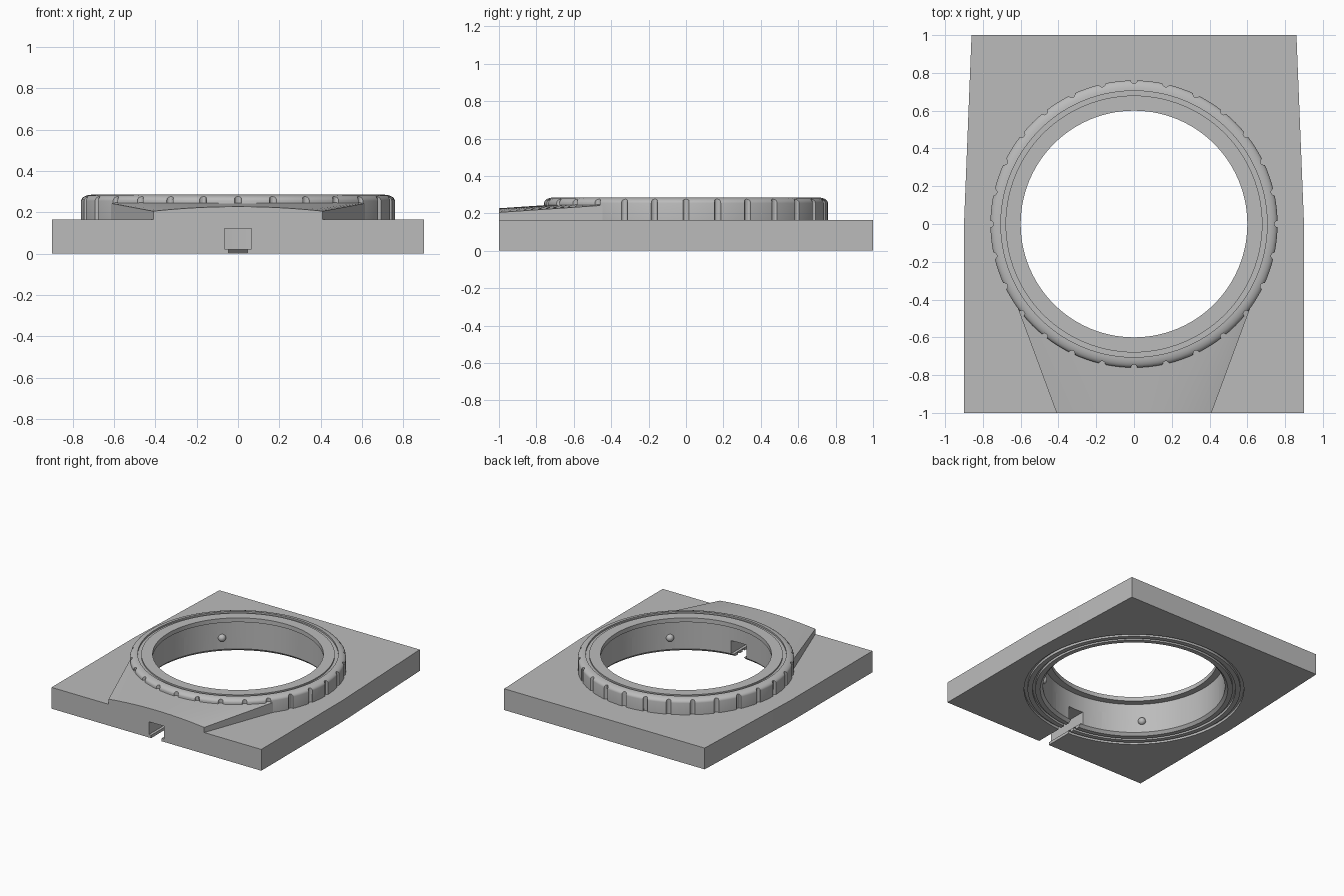
import bpy, bmesh, math
from math import sin, cos, pi, radians

old = bpy.data.objects.get("Cube")
if old:
    bpy.data.objects.remove(old, do_unlink=True)

grey = bpy.data.materials.new("plain grey")
grey.use_nodes = True
tone = (0.5, 0.5, 0.5, 1)
grey.diffuse_color = tone
grey.node_tree.nodes["Principled BSDF"].inputs["Base Color"].default_value = tone

SEGMENTS = 112


def make(name, bm):
    bmesh.ops.recalc_face_normals(bm, faces=bm.faces)
    mesh = bpy.data.meshes.new(name)
    bm.to_mesh(mesh)
    bm.free()
    ob = bpy.data.objects.new(name, mesh)
    mesh.materials.append(grey)
    bpy.context.collection.objects.link(ob)
    return ob


def activate(ob):
    bpy.ops.object.select_all(action="DESELECT")
    ob.select_set(True)
    bpy.context.view_layer.objects.active = ob


def smooth(ob):
    activate(ob)
    bpy.ops.object.shade_smooth_by_angle(angle=radians(30))


def lathe(name, profile):
    """Revolve a closed (radius, z) outline around the z axis."""
    bm = bmesh.new()
    rings = []
    for i in range(SEGMENTS):
        a = 2 * pi * i / SEGMENTS
        rings.append([bm.verts.new((r * cos(a), r * sin(a), z)) for r, z in profile])
    n = len(profile)
    for i in range(SEGMENTS):
        p, q = rings[i], rings[(i + 1) % SEGMENTS]
        for j in range(n):
            k = (j + 1) % n
            bm.faces.new((p[j], q[j], q[k], p[k]))
    return make(name, bm)


def prism(name, outline, z0, z1):
    bm = bmesh.new()
    face = bm.faces.new([bm.verts.new((x, y, z0)) for x, y in outline])
    ext = bmesh.ops.extrude_face_region(bm, geom=[face])
    for v in ext["geom"]:
        if isinstance(v, bmesh.types.BMVert):
            v.co.z = z1
    return make(name, bm)


def box(name, half, y0, y1, z0, z1):
    return prism(name, [(-half, y0), (half, y0), (half, y1), (-half, y1)], z0, z1)


def cut(ob, cutter):
    cutter.hide_render = True
    mod = ob.modifiers.new("cut", "BOOLEAN")
    mod.operation = "DIFFERENCE"
    mod.solver = "EXACT"
    mod.object = cutter
    activate(ob)
    bpy.ops.object.modifier_apply(modifier=mod.name)
    bpy.data.objects.remove(cutter, do_unlink=True)


def circle(r):
    return [(r * cos(2 * pi * i / SEGMENTS), r * sin(2 * pi * i / SEGMENTS))
            for i in range(SEGMENTS)]


# Base plate, tapering toward the back
TOP, BORE = 0.165, 0.65
plate = prism("base_plate", [(-0.9, -1), (0.9, -1), (0.9, 0), (0.86, 1),
                             (-0.86, 1), (-0.9, 0)], 0, TOP)
cut(plate, prism("bore_cutter", circle(BORE), -0.1, 0.4))
# Chamfer at the mouth of the bore and shallow grooves underneath
cut(plate, lathe("chamfer_cutter", [(0.6, -0.01), (0.68, -0.01), (0.645, 0.025), (0.6, 0.025)]))
for inner, outer in ((0.705, 0.725), (0.76, 0.785)):
    cut(plate, lathe("groove_cutter", [(inner, -0.02), (outer, -0.02),
                                       (outer, 0.02), (inner, 0.02)]))
# T-shaped slot from the front edge into the bore
cut(plate, box("slot_cutter", 0.065, -1.1, -0.5, 0.022, 0.122))
cut(plate, box("slit_cutter", 0.045, -1.1, -0.5, -0.05, 0.06))
smooth(plate)

# Grip ring with rounded shoulder, face groove and inner lip
shoulder = [(0.705 + 0.055 * cos(a), 0.255 + 0.03 * sin(a))
            for a in [pi / 2 * i / 6 for i in range(7)]]
ring = lathe("grip_ring", [(0.76, TOP)] + shoulder + [
    (0.705, 0.272), (0.68, 0.272), (0.68, 0.283), (0.6, 0.283),
    (0.6, 0.25), (BORE, 0.25), (BORE, TOP)])

# Finger notches around the grip ring
NOTCHES = 28
bm = bmesh.new()
for i in range(NOTCHES):
    a = 2 * pi * i / NOTCHES
    made = bmesh.ops.create_cone(bm, cap_ends=True, segments=12, radius1=0.018,
                                 radius2=0.018, depth=0.4)
    bmesh.ops.translate(bm, verts=made["verts"],
                        vec=(0.762 * cos(a), 0.762 * sin(a), 0.25))
cut(ring, make("notch_cutter", bm))
smooth(ring)

# Crowned ramp rising from the front edge to the ring
COLS, END = 32, 0.735
bm = bmesh.new()
columns = []
for i in range(COLS + 1):
    u = 2 * i / COLS - 1
    a = radians(64) * u
    crown = 0.205 + 0.022 * (1 - u * u)
    x, y = END * sin(a), -END * cos(a)
    columns.append([bm.verts.new(p) for p in (
        (0.41 * u, -1, TOP), (0.41 * u, -1, crown),
        (x, y, crown + 0.068 * (y + 1)), (x, y, TOP))])
for p, q in zip(columns, columns[1:]):
    for j in range(4):
        k = (j + 1) % 4
        bm.faces.new((p[j], q[j], q[k], p[k]))
bm.faces.new(columns[0])
bm.faces.new(columns[-1])
smooth(make("front_ramp", bm))

# Four small locating bumps inside the bore
for i in range(4):
    a = pi / 4 + i * pi / 2
    bm = bmesh.new()
    bmesh.ops.create_uvsphere(bm, u_segments=20, v_segments=12, radius=0.028)
    bump = make("bore_bump", bm)
    bump.location = (BORE * cos(a), BORE * sin(a), 0.11)
    smooth(bump)
